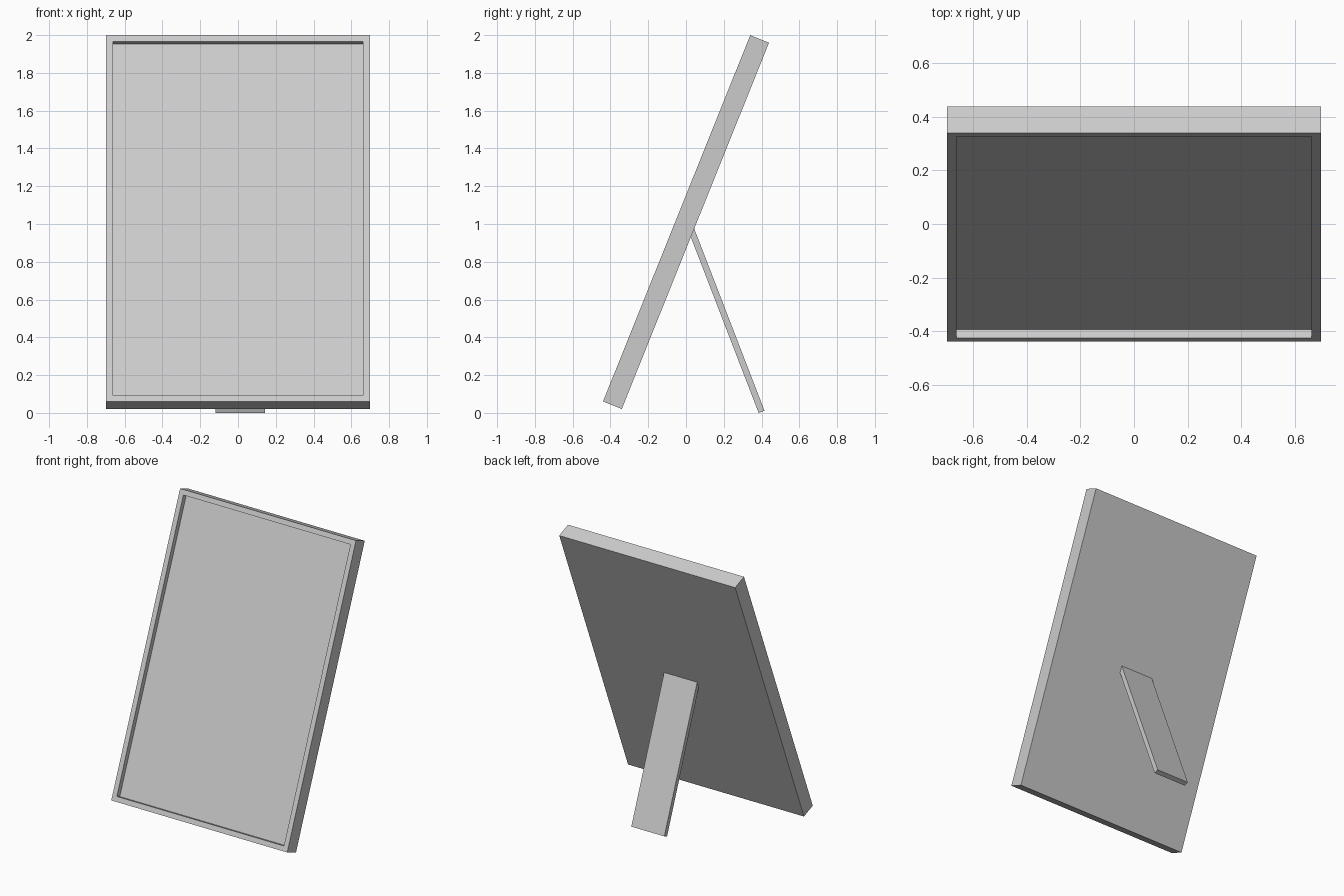
import bpy, bmesh
from math import radians
from mathutils import Matrix, Vector

if "Cube" in bpy.data.objects:
    bpy.data.objects.remove(bpy.data.objects["Cube"])


def tilted_box(name, size, center, tilt):
    """Box of the given size, tilted about the x axis (degrees)."""
    mesh = bpy.data.meshes.new(name)
    bm = bmesh.new()
    bmesh.ops.create_cube(bm, size=1, matrix=Matrix.Diagonal((*size, 1)))
    bm.to_mesh(mesh)
    bm.free()
    obj = bpy.data.objects.new(name, mesh)
    obj.location = center
    obj.rotation_euler.x = radians(tilt)
    bpy.context.collection.objects.link(obj)
    return obj


BORDER, DEPTH = 0.05, 0.036

# Leaning picture frame
frame = tilted_box("picture_frame", (1.396, 0.107, 2.09), (0, 0, 1.01), -21.9)

# Recessed picture area: inset the front face and push it back
bm = bmesh.new()
bm.from_mesh(frame.data)
front = min(bm.faces, key=lambda f: f.calc_center_median().y)
bmesh.ops.inset_region(bm, faces=[front], thickness=BORDER)
panel = bmesh.ops.extrude_discrete_faces(bm, faces=[front])["faces"]
bmesh.ops.translate(bm, verts=panel[0].verts, vec=Vector((0, DEPTH, 0)))
bmesh.ops.recalc_face_normals(bm, faces=bm.faces)
bm.to_mesh(frame.data)
bm.free()

# Rear stand leg, slightly off centre, top end sunk into the frame back
tilted_box("stand_leg", (0.262, 0.033, 1.034), (0.012, 0.214, 0.488), 21.1)
